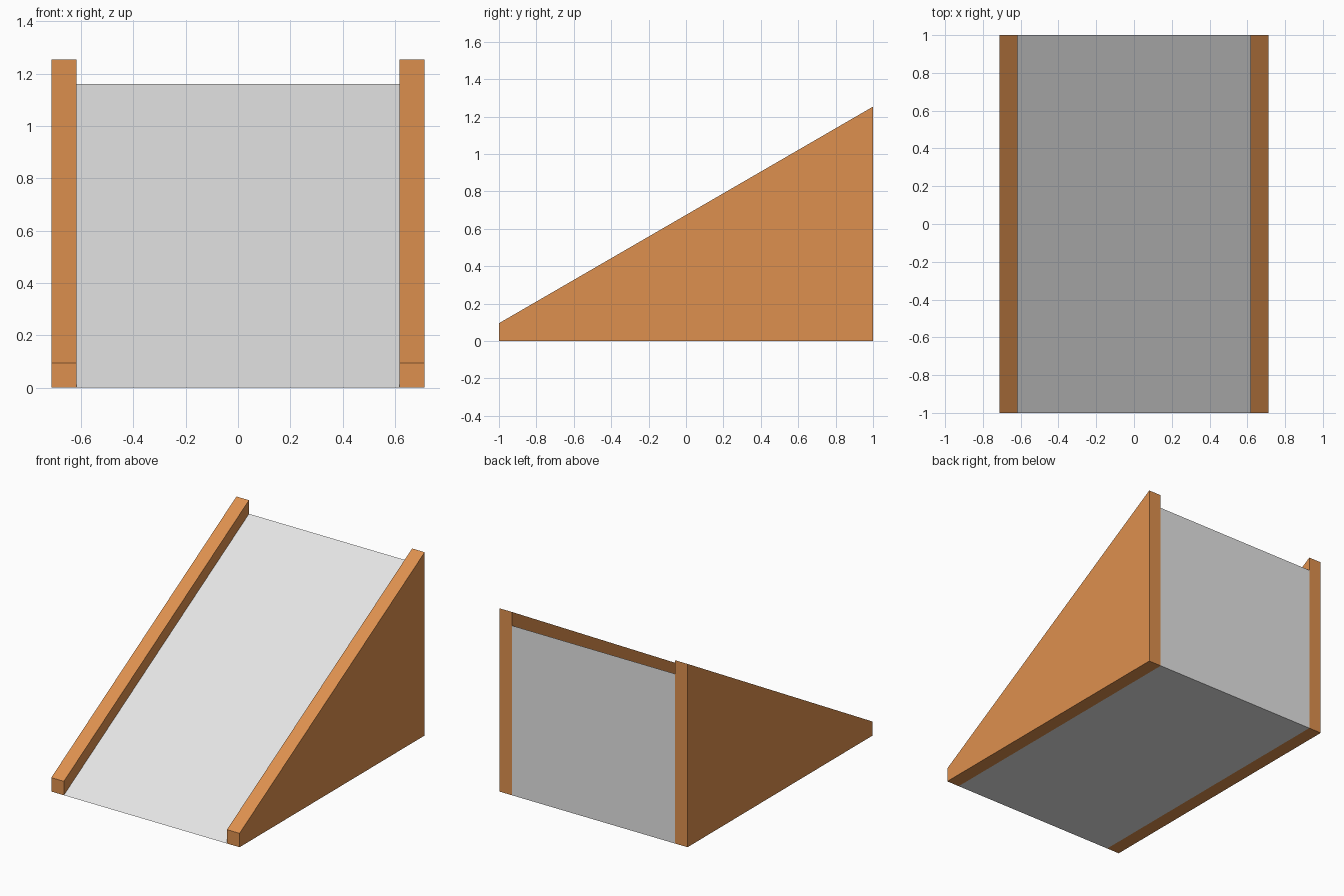
import bpy

if "Cube" in bpy.data.objects:
    bpy.data.objects.remove(bpy.data.objects["Cube"])


def material(name, rgb):
    m = bpy.data.materials.new(name)
    m.diffuse_color = (*rgb, 1)
    m.use_nodes = True
    m.node_tree.nodes["Principled BSDF"].inputs["Base Color"].default_value = m.diffuse_color
    return m


def extrude_x(name, profile, x0, x1, mat):
    """Solid from a (y, z) side profile, extruded from x0 to x1."""
    n = len(profile)
    verts = [(x, y, z) for x in (x0, x1) for y, z in profile]
    faces = [tuple(reversed(range(n))), tuple(range(n, 2 * n))]
    faces += [(i, (i + 1) % n, n + (i + 1) % n, n + i) for i in range(n)]
    mesh = bpy.data.meshes.new(name)
    mesh.from_pydata(verts, [], faces)
    mesh.materials.append(mat)
    obj = bpy.data.objects.new(name, mesh)
    bpy.context.collection.objects.link(obj)
    return obj


grey = material("light grey", (0.78, 0.78, 0.78))
orange = material("orange wood", (0.73, 0.28, 0.077))

INNER, OUTER = 0.617, 0.712

# Sloped ramp body between the rails
extrude_x("ramp", [(-1, 0), (1, 0), (1, 1.16)], -INNER, INNER, grey)

# Side walls standing slightly above the slope
wall = [(-1, 0), (1, 0), (1, 1.253), (-1, 0.095)]
extrude_x("left_side_wall", wall, -OUTER, -INNER, orange)
extrude_x("right_side_wall", wall, INNER, OUTER, orange)
